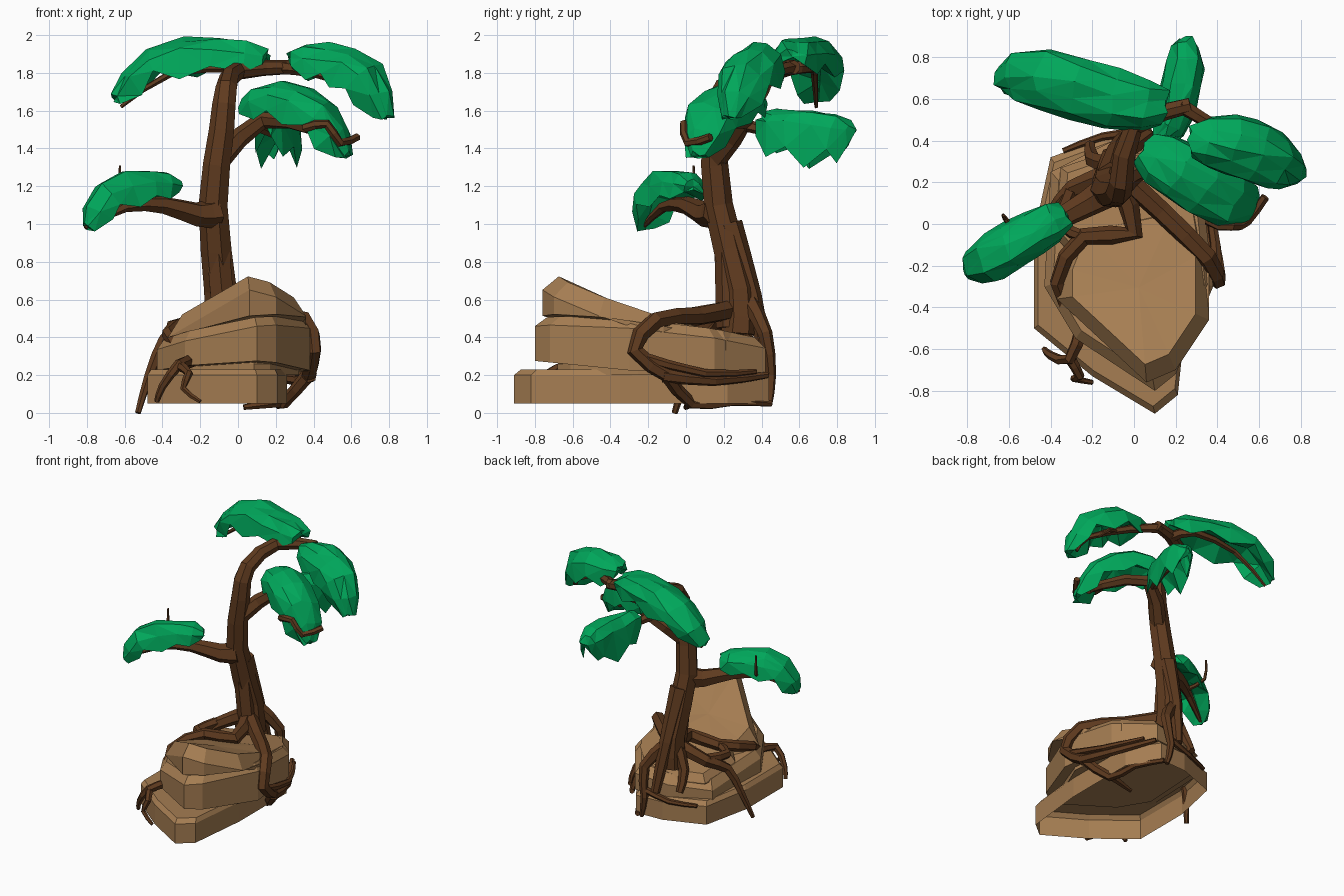
import bpy, bmesh, math, random
from mathutils import Vector

if "Cube" in bpy.data.objects:
    bpy.data.objects.remove(bpy.data.objects["Cube"])

random.seed(4)

def material(name, rgb):
    m = bpy.data.materials.new(name)
    m.diffuse_color = (*rgb, 1)
    m.use_nodes = True
    m.node_tree.nodes["Principled BSDF"].inputs["Base Color"].default_value = m.diffuse_color
    return m

BARK = material("bark brown", (0.115, 0.043, 0.0135))
LEAF = material("leaf green", (0.0, 0.385, 0.103))
STONE = material("stone tan", (0.38, 0.207, 0.085))
UP = Vector((0, 0, 1))

def loft(name, rings, mat, open_start=False, split=False):
    """Skin a list of equally sized point rings into a flat-shaded solid."""
    bm = bmesh.new()
    loops = [[bm.verts.new(p) for p in r] for r in rings]
    n = len(loops[0])
    for a, b in zip(loops, loops[1:]):
        for i in range(n):
            bm.faces.new((a[i], a[(i + 1) % n], b[(i + 1) % n], b[i]))
    for lp in ([] if open_start else [loops[0]]) + [loops[-1]]:
        c = bm.verts.new(sum((v.co for v in lp), Vector()) / n)
        for i in range(n):
            bm.faces.new((lp[i], lp[(i + 1) % n], c))
    bmesh.ops.recalc_face_normals(bm, faces=bm.faces)
    if split:
        bmesh.ops.triangulate(bm, faces=bm.faces)
    me = bpy.data.meshes.new(name)
    bm.to_mesh(me)
    bm.free()
    me.materials.append(mat)
    bpy.context.collection.objects.link(bpy.data.objects.new(name, me))

def stations(points):
    """Yield (position, tangent, fraction) with a curved midpoint in each span."""
    p = [Vector(q) for q in points]
    k = len(p) - 1
    out = []
    for i in range(k):
        out += [p[i], (9 * (p[i] + p[i + 1]) - p[max(i - 1, 0)] - p[min(i + 2, k)]) / 16]
    out.append(p[k])
    m = len(out) - 1
    return [(q, (out[min(i + 1, m)] - out[max(i - 1, 0)]).normalized(), i / m)
            for i, q in enumerate(out)]

def limb(name, r0, r1, *points, sides=6):
    """Tube tapering evenly from radius r0 to r1."""
    rings, side = [], Vector((0.8, 0.5, 0.2))
    for p, t, f in stations(points):
        side = (side - t * side.dot(t)).normalized()
        other = t.cross(side)
        r = r0 + (r1 - r0) * f
        rings.append([p + r * (math.cos(a) * side + math.sin(a) * other)
                      for a in (math.tau * i / sides for i in range(sides))])
    loft(name, rings, BARK)

# Half arch of a leaf pad section: (sideways, upward)
ARCH = [(-1, -0.75), (-0.9, 0.25), (-0.45, 0.9), (0.1, 1), (0.6, 0.75), (0.95, 0.1),
        (1, -0.75), (0, -0.2)]

def pad(name, width, height, *points, drop=1.0):
    """Drooping leaf pad, fullest in the middle, with a ragged hollow underside."""
    rings = []
    for i, (p, t, f) in enumerate(stations(points)):
        side = t.cross(UP).normalized()
        up = side.cross(t)
        full = math.sin(math.pi * (0.1 + 0.84 * f)) ** 0.6
        ring = []
        for u, v in ARCH:
            low = 1
            if v < 0:
                low = drop * (1.4 if i % 2 else 0.8) if abs(u) > 0.5 else 0.8
            j = Vector([random.uniform(-0.014, 0.014) for _ in range(3)])
            ring.append(p + full * (side * u * width + up * v * height * low) + j)
        rings.append(ring)
    loft(name, rings, LEAF, split=True)

def slab(name, outline, bottom, top, inset, edge, open_start=False):
    """Layered rock with sloped top and bottom given as functions of x, y."""
    cx = sum(p[0] for p in outline) / len(outline)
    cy = sum(p[1] for p in outline) / len(outline)
    ins = [(cx + (x - cx) * inset, cy + (y - cy) * inset) for x, y in outline]
    loft(name, [[Vector((x, y, bottom(x, y))) for x, y in outline],
                [Vector((x, y, top(x, y) - edge)) for x, y in outline],
                [Vector((x, y, top(x, y))) for x, y in ins]], STONE, open_start)

# Rocks
slab("base_rock", [(-.4, .32), (-.1, .43), (.12, .44), (.26, .22), (.26, -.35), (.21, -.82), (.1, -.91),
                   (-.2, -.73), (-.48, -.5), (-.48, -.05)],
     lambda x, y: 0.05, lambda x, y: 0.23 - 0.03 * max(y, 0), 0.95, 0.03, True)
middle = [(-.4, .25), (-.12, .39), (.14, .42), (.33, .15), (.38, -.3), (.2, -.72), (.1, -.8),
          (-.28, -.55), (-.43, -.3)]
slab("middle_rock", middle, lambda x, y: 0.215 + 0.1 * max(-y - 0.2, 0),
     lambda x, y: 0.42 - 0.1 * y + 0.14 * x, 0.9, 0.055)
slab("lower_rock", [(x * 0.85, y * 0.85) for x, y in middle],
     lambda x, y: 0.2, lambda x, y: 0.29, 0.95, 0.03)
slab("back_rock", [(x * 0.88, y * 0.6 + 0.12) for x, y in middle],
     lambda x, y: 0.33, lambda x, y: 0.45 - 0.15 * y + 0.06 * x, 0.9, 0.05)
slab("top_rock", [(-.37, -.2), (-.37, -.36), (.06, -.76), (.2, -.7), (.36, -.46), (.36, -.12),
                  (.22, .13), (-.28, .03)],
     lambda x, y: 0.4 - 0.14 * y + 0.12 * x,
     lambda x, y: 0.5 - 0.34 * y - (-0.33 * x if x < 0 else 0.12 * x), 0.81, 0.1)

# Trunk, sweeping up then backwards and to the right
limb("trunk", .1, .038, (-.08, .28, .42), (-.09, .28, .65), (-.13, .17, 1.1), (-.085, .15, 1.5),
     (-.06, .2, 1.72), (0, .47, 1.81), (.27, .57, 1.83), sides=7)
limb("trunk_buttress", .07, .032, (-.11, .23, 1), (-.08, .35, .62), (-.04, .43, .25))
limb("trunk_front_flare", .07, .07, (-.11, .22, .9), (-.07, .23, .45))

# Branches
limb("left_branch", .085, .01, (-.12, .16, 1.06), (-.22, .1, 1.05), (-.4, 0, 1.1), (-.6, -.12, 1.09), (-.81, -.23, .98))
limb("left_twig", .018, .006, (-.55, -.08, 1.1), (-.62, .03, 1.16), (-.625, .04, 1.31))
limb("upper_left_branch", .04, .01, (.1, .53, 1.82), (.01, .67, 1.83), (-.35, .68, 1.8), (-.62, .69, 1.62))
limb("upper_right_branch", .038, .01, (.22, .57, 1.83), (.42, .45, 1.8), (.68, .31, 1.7), (.75, .27, 1.58))
limb("upper_right_twig", .02, .008, (.5, .4, 1.77), (.6, .44, 1.73), (.67, .41, 1.66))
limb("lower_right_branch", .06, .02, (-.09, .16, 1.35), (.13, .31, 1.55), (.4, .12, 1.5), (.5, .1, 1.42))
limb("front_twig", .026, .022, (.4, .12, 1.5), (.36, .01, 1.51), (.47, -.01, 1.53), (.54, .01, 1.43), (.63, .13, 1.46))
limb("back_branch", .036, .008, (.08, .29, 1.53), (.2, .54, 1.47), (.25, .8, 1.46))

# Leaf pads
pad("upper_left_leaves", .155, .09, (.15, .56, 1.88), (-.1, .6, 1.905), (-.44, .7, 1.86), (-.65, .69, 1.66), drop=1.25)
pad("upper_right_leaves", .15, .095, (.27, .4, 1.87), (.48, .38, 1.865), (.68, .3, 1.78), (.78, .23, 1.56), drop=1.3)
pad("lower_right_leaves", .16, .09, (.05, .36, 1.62), (.22, .25, 1.67), (.45, .12, 1.57), (.57, .06, 1.36), drop=1.3)
pad("back_leaves", .1, .085, (.14, .4, 1.54), (.2, .55, 1.53), (.25, .78, 1.5), (.25, .88, 1.47), drop=2.5)
pad("left_leaves", .12, .085, (-.32, .04, 1.19), (-.48, -.04, 1.21), (-.7, -.17, 1.15), (-.8, -.22, .98), drop=1.1)

# Roots gripping the rocks
limb("right_root", .055, .04, (-.08, .25, .55), (.13, .06, .51), (.35, -.16, .49), (.4, -.27, .33), (.37, -.08, .19))
limb("right_side_root", .04, .018, (.38, -.12, .2), (.32, .15, .17), (.16, .43, .2))
limb("right_upper_root", .03, .014, (.4, -.25, .3), (.36, .1, .21), (.22, .37, .22))
limb("right_lower_root", .038, .018, (.37, -.1, .2), (.24, .03, .05), (.2, .25, .06), (.1, .45, .05))
limb("under_root", .03, .015, (.24, .03, .06), (.03, 0, .03))
limb("front_root", .055, .03, (-.08, .22, .54), (0, -.04, .5), (-.24, -.06, .48), (-.37, -.28, .42), (-.25, -.52, .27))
limb("foot_root", .035, .014, (-.25, -.5, .27), (-.31, -.65, .26), (-.4, -.63, .14), (-.43, -.6, .06))
limb("foot_fork_root", .028, .012, (-.31, -.64, .25), (-.26, -.73, .21), (-.29, -.74, .13), (-.2, -.76, .06))
limb("left_root", .055, .016, (-.1, .24, .56), (-.29, .17, .46), (-.39, .05, .38), (-.47, 0, .2), (-.53, -.06, 0))
limb("left_loop_root", .038, .028, (-.3, .16, .47), (-.35, 0, .46), (-.24, -.06, .48))
limb("back_left_root", .05, .025, (-.11, .28, .6), (-.2, .31, .42), (-.21, .38, .27))
limb("back_right_root", .05, .016, (-.06, .34, .58), (.06, .42, .42), (.04, .45, .2), (.07, .44, .04))
limb("back_cross_root", .025, .014, (.04, .44, .25), (-.15, .42, .2), (-.34, .35, .19))
